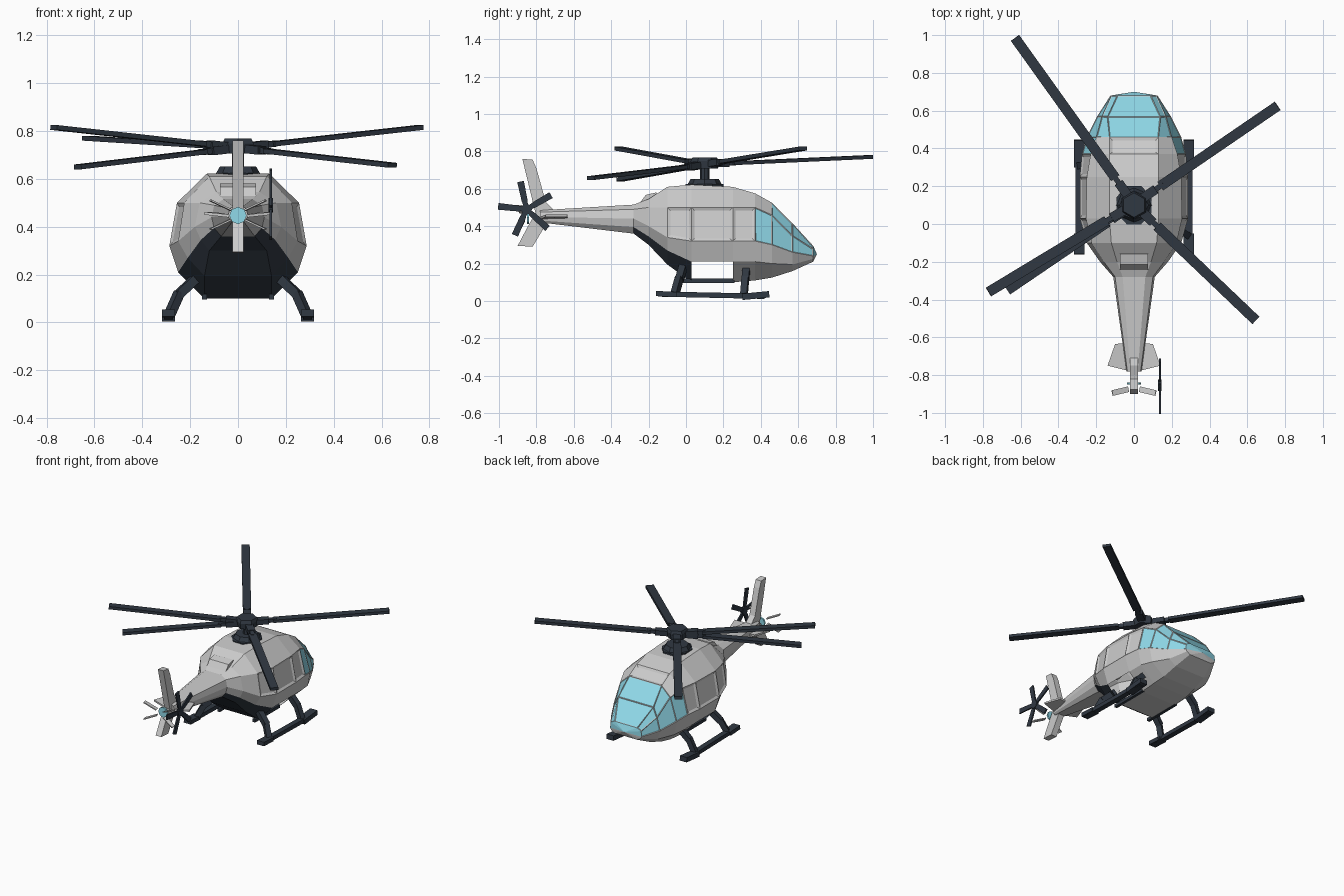
import bpy, bmesh, math
from mathutils import Vector, Matrix

if "Cube" in bpy.data.objects:
    bpy.data.objects.remove(bpy.data.objects["Cube"])


def material(name, rgb):
    m = bpy.data.materials.new(name)
    m.diffuse_color = (*rgb, 1)
    m.use_nodes = True
    m.node_tree.nodes["Principled BSDF"].inputs["Base Color"].default_value = m.diffuse_color
    return m


GREY = material("light_grey", (1.0, 1.0, 0.99))
DARK = material("dark_grey", (0.03, 0.04, 0.055))
BLUE = material("glass_blue", (0.28, 0.7, 0.82))


def finish(bm, name, *mats):
    bmesh.ops.recalc_face_normals(bm, faces=bm.faces)
    me = bpy.data.meshes.new(name)
    bm.to_mesh(me)
    bm.free()
    for m in mats:
        me.materials.append(m)
    ob = bpy.data.objects.new(name, me)
    bpy.context.collection.objects.link(ob)
    return ob


def bar(name, p, q, w, h, mat):
    """Box running from p to q, w wide and h thick."""
    p, q = Vector(p), Vector(q)
    d = q - p
    bm = bmesh.new()
    bmesh.ops.create_cube(bm, size=1)
    for v in bm.verts:
        v.co = Vector((v.co.x * w, v.co.y * d.length, v.co.z * h))
    bm.transform(Matrix.Translation((p + q) / 2) @ d.to_track_quat('Y', 'Z').to_matrix().to_4x4())
    return finish(bm, name, mat)


def prism(name, pts, offset, mat):
    """Polygon of 3D points extruded by offset."""
    bm = bmesh.new()
    f = bm.faces.new([bm.verts.new(p) for p in pts])
    r = bmesh.ops.extrude_face_region(bm, geom=[f], use_keep_orig=True)
    bmesh.ops.translate(bm, vec=offset, verts=[v for v in r["geom"] if isinstance(v, bmesh.types.BMVert)])
    return finish(bm, name, mat)


def drum(name, loc, r1, r2, depth, sides, mat, axis='Z'):
    bm = bmesh.new()
    bmesh.ops.create_cone(bm, cap_ends=True, segments=sides, radius1=r1, radius2=r2, depth=depth)
    rot = Matrix.Rotation(math.pi / 2, 4, axis) if axis != 'Z' else Matrix()
    bm.transform(Matrix.Translation(loc) @ rot)
    return finish(bm, name, mat)


# Fuselage: lofted half sections, (x, z) from belly to roof at each y
STATIONS = [
    (0.68, (.09, .210), (.115, .225), (.125, .24), (.12, .28), (.09, .295)),
    (0.57, (.12, .160), (.175, .195), (.195, .26), (.17, .35), (.14, .415)),
    (0.46, (.13, .125), (.23, .200), (.25, .30), (.20, .46), (.13, .525)),
    (0.37, (.14, .110), (.25, .210), (.275, .32), (.23, .50), (.13, .575)),
    (0.25, (.14, .100), (.25, .210), (.287, .32), (.25, .50), (.13, .61)),
    (0.03, (.14, .100), (.25, .210), (.287, .32), (.255, .50), (.13, .622)),
    (-.10, (.14, .195), (.21, .270), (.25, .34), (.225, .50), (.12, .61)),
    (-.20, (.12, .300), (.155, .345), (.18, .40), (.16, .50), (.09, .545)),
    (-.28, (.07, .360), (.10, .395), (.11, .44), (.10, .49), (.06, .515)),
    (-.78, (.025, .42), (.035, .43), (.04, .45), (.035, .475), (.02, .485)),
]
bm = bmesh.new()
rings = []
for y, *half in STATIONS:
    loop = [(x, z) for x, z in half] + [(-x, z) for x, z in reversed(half)]
    rings.append([bm.verts.new((x, y, z)) for x, z in loop])
glass, windows, doomed = [], [], []
for i in range(len(rings) - 1):
    for j in range(10):
        k = (j + 1) % 10
        f = bm.faces.new((rings[i][j], rings[i][k], rings[i + 1][k], rings[i + 1][j]))
        seg = j if j < 5 else 8 - j          # 0 low side .. 3 shoulder, 4 roof, -1 belly
        y0 = STATIONS[i][0]
        if seg in (0, -1) and -.25 < y0 <= .03:
            f.material_index = 1
        if (y0 > .5 and seg in (2, 3, 4)) or (i == 2 and seg == 2):
            f.material_index = 2
            glass.append(f)
        elif (seg == 2 and 3 <= i <= 5) or (seg == 4 and i == 2):
            windows.append(f)
        if seg == 0 and i == 4:
            doomed.append(f)                 # open lower side bay
bm.faces.new(rings[-1])
tip = bm.verts.new((0, .70, .25))            # rounded nose cap
for j in range(10):
    f = bm.faces.new((rings[0][j], rings[0][(j + 1) % 10], tip))
    f.material_index = 2 if 2 <= j <= 6 else 0
bmesh.ops.recalc_face_normals(bm, faces=bm.faces)
for faces, t, d in ((glass, .006, -.003), (windows, .022, -.008)):
    for f in bmesh.ops.inset_individual(bm, faces=faces, thickness=t, depth=d)["faces"]:
        f.material_index = 0
bmesh.ops.delete(bm, geom=doomed, context='FACES')
finish(bm, "fuselage", GREY, DARK, BLUE)

# Rear cowling box on the roof
prism("rear_cowling", [(-.075, y, z) for y, z in ((-.26, .49), (-.25, .52), (-.215, .567), (-.16, .58), (-.12, .52))],
      (.15, 0, 0), GREY)

# Rotor mast and hub
prism("mast_fairing", [(.10 * math.cos(a), .10 + .11 * math.sin(a), .60)
                       for a in [math.pi / 4 * n + .39 for n in range(8)]], (0, 0, .025), DARK)
drum("mast_base", (0, .10, .635), .095, .075, .035, 8, DARK)
drum("mast", (0, .10, .68), .025, .025, .09, 8, DARK)
drum("rotor_hub", (0, .10, .727), .07, .075, .04, 6, DARK)
drum("rotor_cap", (0, .10, .757), .075, .065, .022, 6, DARK)

# Main rotor blades, hub to tip
hub = Vector((0, .105, .73))
for end in ((-.63, .985, .77), (.76, .625, .815), (.645, -.51, .657), (-.77, -.36, .815), (-.67, -.35, .65)):
    u = (Vector(end) - hub).normalized()
    bar("blade_root", hub + u * .04, hub + u * .19, .028, .025, DARK)
    bar("blade_grip", hub + u * .06, hub + u * .14, .05, .035, DARK)
    bar("main_blade", hub + u * .17, end, .054, .02, DARK)

# Skids, feet and bent legs
for s in (-1, 1):
    bar("skid", (s * .29, -.15, .037), (s * .29, .42, .025), .038, .028, DARK)
    bar("skid_toe", (s * .29, .30, .022), (s * .29, .445, .036), .055, .034, DARK)
    bar("skid_heel", (s * .29, -.16, .04), (s * .29, -.05, .034), .055, .028, DARK)
    for y0, y1 in ((-.06, -.01), (.31, .325)):
        bar("leg_lower", (s * .285, y0, .035), (s * .245, (y0 + y1) / 2, .125), .036, .036, DARK)
        bar("leg_upper", (s * .25, (y0 + y1) / 2, .115), (s * .16, y1, .20), .038, .038, DARK)
    bar("belly_rail", (s * .14, -.02, .108), (s * .14, .26, .108), .02, .022, DARK)

# Tail fin, upper and lower
prism("upper_fin", [(-.022, y, z) for y, z in
                    ((-.70, .48), (-.75, .53), (-.80, .71), (-.82, .755), (-.875, .76), (-.80, .45), (-.76, .44))],
      (.044, 0, 0), GREY)
prism("lower_fin", [(-.022, y, z) for y, z in
                    ((-.73, .44), (-.76, .39), (-.82, .29), (-.90, .295), (-.85, .39), (-.81, .46))],
      (.044, 0, 0), GREY)
drum("tail_light", (0, -.845, .447), .036, .036, .012, 8, BLUE, 'X')

# Stabilizers and small trailing strips
for s in (-1, 1):
    prism("stabilizer", [(s * .02, -.63, .437), (s * .10, -.635, .45), (s * .14, -.75, .45), (s * .02, -.78, .437)],
          (0, 0, .012), GREY)
    for t in (-1, 1):
        bar("tail_strip", (s * .03, -.875, .45 + t * .02), (s * .115, -.895, .45 + t * .06), .03, .007, GREY)

# Tail rotor
c = Vector((.137, -.853, .49))
drum("tail_hub", c, .03, .03, .018, 8, DARK, 'Y')
for n in range(5):
    a = math.radians(102 + 72 * n)
    u = Vector((0, math.cos(a), math.sin(a)))
    v = Vector((0, -math.sin(a), math.cos(a)))
    o = c - Vector((.005, 0, 0))
    prism("tail_blade", [o + u * r + v * w for r, w in
                         ((.01, -.011), (.05, -.016), (.152, -.018), (.152, .018), (.05, .016), (.01, .011))],
          (.01, 0, 0), DARK)
